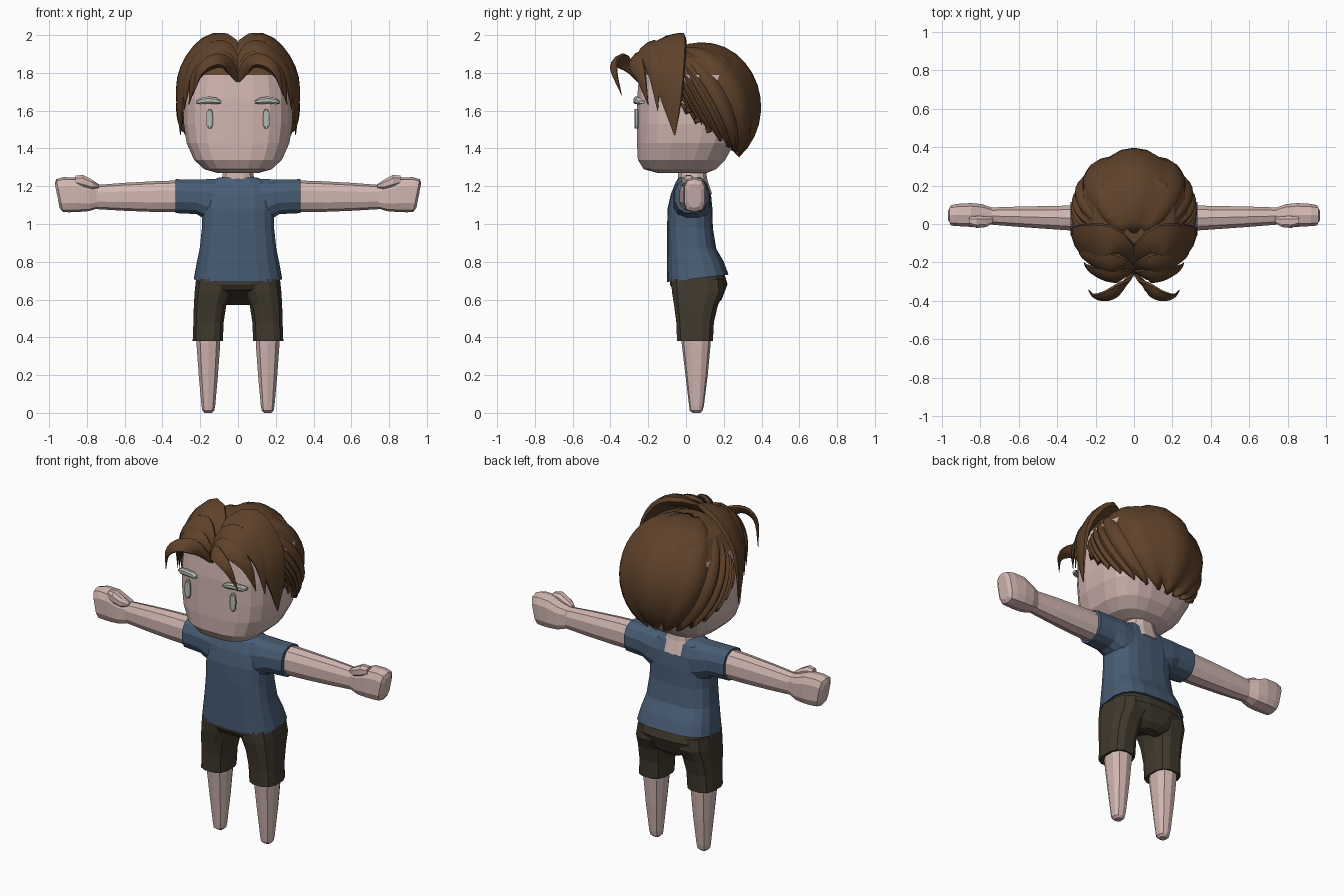
import bpy, bmesh, math
from mathutils import Vector

if "Cube" in bpy.data.objects:
    bpy.data.objects.remove(bpy.data.objects["Cube"])


def material(name, rgb):
    m = bpy.data.materials.new(name)
    m.diffuse_color = (*rgb, 1)
    m.use_nodes = True
    m.node_tree.nodes["Principled BSDF"].inputs["Base Color"].default_value = m.diffuse_color
    return m


SKIN = material("skin", (0.64, 0.47, 0.44))
HAIR = material("brown hair", (0.115, 0.055, 0.024))
SHIRT = material("blue shirt", (0.065, 0.108, 0.175))
SHORTS = material("dark shorts", (0.052, 0.041, 0.026))
PALE = material("pale grey", (0.47, 0.50, 0.45))


def grid_mesh(name, rows, mat, closed=True, caps=True, smooth=False):
    """Skin a list of equal-length point rows into one object."""
    bm = bmesh.new()
    vs = [[bm.verts.new(p) for p in row] for row in rows]
    n = len(rows[0])
    for a, b in zip(vs, vs[1:]):
        for i in range(n if closed else n - 1):
            j = (i + 1) % n
            bm.faces.new((a[i], a[j], b[j], b[i]))
    if caps:
        bm.faces.new(vs[0])
        bm.faces.new(vs[-1])
    bmesh.ops.recalc_face_normals(bm, faces=bm.faces)
    me = bpy.data.meshes.new(name)
    bm.to_mesh(me)
    bm.free()
    me.materials.append(mat)
    ob = bpy.data.objects.new(name, me)
    bpy.context.collection.objects.link(ob)
    if smooth:
        bpy.context.view_layer.objects.active = ob
        ob.select_set(True)
        bpy.ops.object.shade_smooth_by_angle(angle=math.radians(35))
        ob.select_set(False)
    return ob


def ring(n, ra, rb, power):
    for i in range(n):
        t = 2 * math.pi * (i + 0.5) / n
        c, s = math.cos(t), math.sin(t)
        yield (ra * math.copysign(abs(c) ** (2 / power), c),
               rb * math.copysign(abs(s) ** (2 / power), s))


def upright(name, rings, mat, n=16, power=2.5):
    """Rings of (z, centre x, half width, front y, back y, slope of z along y)."""
    rows = [[(cx + a, (f + k) / 2 + b, z + slope * ((f + k) / 2 + b))
             for a, b in ring(n, rx, (k - f) / 2, power)]
            for z, cx, rx, f, k, slope in rings]
    return grid_mesh(name, rows, mat)


def sideways(name, side, rings, mat, n=10, power=2.4):
    """Rings of (x, centre y, half depth, bottom z, top z, slope of x along z)."""
    rows = [[(side * (x + slope * b), cy + a, (lo + hi) / 2 + b)
             for a, b in ring(n, ry, (hi - lo) / 2, power)]
            for x, cy, ry, lo, hi, slope in rings]
    return grid_mesh(name, rows, mat)


# Head with the scalp coloured as hair
head = upright("head", [
    (1.27, 0, .11, -.15, .11, 0), (1.29, 0, .18, -.225, .16, 0), (1.34, 0, .235, -.257, .21, 0),
    (1.43, 0, .275, -.262, .26, 0), (1.53, 0, .29, -.262, .29, 0), (1.66, 0, .29, -.262, .31, 0),
    (1.79, 0, .275, -.25, .30, 0), (1.88, 0, .21, -.2, .25, 0), (1.93, 0, .09, -.1, .15, 0)],
    SKIN, 20, 2.9)
head.data.materials.append(HAIR)
for p in head.data.polygons:
    p.material_index = int(p.center.z > 1.8)

# Neck
upright("neck", [(1.16, 0, .11, -.06, .14, 0), (1.235, 0, .09, -.045, .115, 0),
                 (1.33, 0, .07, -.04, .10, 0)], SKIN, 12)

# Shirt body, hem rising towards the back
upright("shirt", [
    (.71, 0, .225, -.09, .21, .12), (.705, 0, .235, -.10, .225, .12), (.78, 0, .222, -.10, .20, .1),
    (.87, 0, .205, -.10, .16, 0), (.98, 0, .193, -.10, .142, 0), (1.08, 0, .193, -.098, .14, 0),
    (1.16, 0, .195, -.08, .132, 0), (1.22, 0, .16, -.055, .11, 0), (1.245, 0, .105, -.04, .09, 0)],
    SHIRT, 18, 2.8)

# Shorts seat
upright("shorts_seat", [
    (.74, 0, .215, -.085, .205, 0), (.68, 0, .228, -.088, .222, 0), (.65, 0, .215, -.07, .21, 0),
    (.60, 0, .13, .06, .19, 0), (.57, 0, .06, .10, .16, 0)], SHORTS, 16, 2.8)

for side, tag in ((1, "left"), (-1, "right")):
    # Shorts legs and bare legs
    upright(tag + "_shorts_leg", [
        (.71, side * .115, .11, -.082, .20, 0), (.64, side * .132, .10, -.078, .205, 0),
        (.57, side * .148, .088, -.066, .172, 0), (.48, side * .156, .082, -.054, .15, 0),
        (.38, side * .16, .082, -.05, .145, 0), (.385, side * .16, .07, -.035, .13, 0)],
        SHORTS, 12, 2.8)
    upright(tag + "_leg", [
        (.45, side * .158, .068, -.03, .135, 0), (.36, side * .157, .065, -.022, .13, 0),
        (.2, side * .157, .053, -.003, .115, 0), (.04, side * .157, .038, .016, .095, 0),
        (.012, side * .157, .033, .02, .088, 0), (0, side * .157, .02, .035, .075, 0)],
        SKIN, 10)

    # Sleeves, arms, fists and thumbs
    sideways(tag + "_sleeve", side, [
        (.08, .03, .10, .98, 1.243, 0), (.17, .03, .10, 1.02, 1.24, 0), (.22, .028, .095, 1.05, 1.237, 0),
        (.33, .028, .09, 1.055, 1.24, 0), (.33, .028, .075, 1.07, 1.225, 0)], SHIRT, 12)
    sideways(tag + "_arm", side, [
        (.28, .03, .07, 1.062, 1.232, 0), (.45, .034, .062, 1.064, 1.226, 0),
        (.6, .038, .055, 1.07, 1.218, 0), (.77, .042, .045, 1.08, 1.205, 0)], SKIN)
    sideways(tag + "_hand", side, [
        (.74, .042, .044, 1.083, 1.205, 0), (.79, .045, .06, 1.068, 1.22, 0),
        (.85, .047, .064, 1.063, 1.245, 0), (.91, .047, .06, 1.062, 1.248, .15),
        (.945, .045, .055, 1.064, 1.238, .2), (.957, .045, .035, 1.085, 1.215, .2)], SKIN, 10, 3.2)
    sideways(tag + "_thumb", side, [
        (.735, .02, .015, 1.19, 1.21, 0), (.77, .012, .03, 1.18, 1.235, 0),
        (.82, .01, .033, 1.19, 1.262, 0), (.86, .015, .022, 1.205, 1.258, 0)], SKIN, 8)

    # Eyes and brows
    upright(tag + "_eye", [
        (z, side * .15, r, -.272, -.25, 0) for z, r in
        ((1.505, .008), (1.52, .017), (1.56, .02), (1.595, .016), (1.61, .007))], PALE, 8)
    sideways(tag + "_brow", side, [
        (x, y, .016, z - r, z + r, 0) for x, y, z, r in
        ((.09, -.262, 1.645, .008), (.115, -.264, 1.652, .018), (.16, -.262, 1.656, .02),
         (.2, -.25, 1.65, .018), (.222, -.235, 1.645, .008))], PALE, 8)


def slerp(a, b, t):
    w = a.angle(b)
    return (a * math.sin((1 - t) * w) + b * math.sin(t * w)) / math.sin(w)


# Back hair: scalloped locks sweeping from the crown to the nape
LOCKS, PER, STEPS = 15, 4, 14
columns = []
for i in range(LOCKS * PER + 1):
    u = 2 * i / (LOCKS * PER) - 1
    t = (i % PER) / PER
    bulge = 4 * t * (1 - t)
    a, b = math.radians(78) * u, math.radians(90) * u
    start = Vector((math.sin(a), -.4, math.cos(a))).normalized()
    end = Vector((math.sin(b), .66 * math.cos(b) - .25 * math.sin(b) ** 2,
                  -.75 * math.cos(b) + .05)).normalized()
    col = []
    for k in range(STEPS + 1):
        v = k / STEPS
        d = slerp(start, end, v * (.94 + .08 * bulge))
        r = .965 + .06 * bulge * min(1, .4 + 2 * v)
        col.append((.32 * r * d.x, .07 + .32 * r * d.y, 1.62 + .34 * r * d.z))
    columns.append(col)
back = grid_mesh("back_hair", columns, HAIR, closed=False, caps=False, smooth=True)
if sum(p.normal.dot(p.center - Vector((0, .07, 1.62))) for p in back.data.polygons) < 0:
    back.data.flip_normals()
solid = back.modifiers.new("thickness", 'SOLIDIFY')
solid.thickness, solid.offset = .035, -1


def curve_point(pts, t):
    """Catmull-Rom point on a list of equal-length vectors, t from 0 to 1."""
    x = t * (len(pts) - 1)
    i = min(int(x), len(pts) - 2)
    f = x - i
    p1, p2 = pts[i], pts[i + 1]
    p0 = pts[i - 1] if i else p1 * 2 - p2
    p3 = pts[i + 2] if i + 2 < len(pts) else p2 * 2 - p1
    return (p1 * 2 + (p2 - p0) * f + (p0 * 2 - p1 * 5 + p2 * 4 - p3) * f * f
            + (p1 * 3 - p0 - p2 * 3 + p3) * f ** 3) / 2


def hair_lock(name, side, path, width, thick, steps=14):
    """Curved lock, narrow at the parting and pointed at the tip."""
    pts = [Vector((side * x, y, z)) for x, y, z in path]
    rows = []
    for k in range(steps + 1):
        t = k / steps
        c = curve_point(pts, t)
        tangent = (curve_point(pts, min(1, t + .02)) - curve_point(pts, max(0, t - .02))).normalized()
        across = tangent.cross(c - Vector((0, .03, 1.62))).normalized()
        out = across.cross(tangent).normalized()
        size = max(.03, min(1, .3 + 2.4 * t) * (1 - t ** 2.6))
        rows.append([c + across * (a * size) + out * (b * size)
                     for a, b in ring(8, width / 2, thick / 2, 2)])
    grid_mesh(name, rows, HAIR, smooth=True)


# Front hair: mirrored curtains from the centre parting
for side, tag in ((1, "left"), (-1, "right")):
    hair_lock(tag + "_crown_lock", side, [
        (.0, -.2, 1.86), (.09, -.12, 1.955), (.19, -.1, 1.925), (.28, -.09, 1.79),
        (.305, -.075, 1.64), (.305, -.06, 1.47)], .25, .075)
    hair_lock(tag + "_middle_lock", side, [
        (0, -.235, 1.84), (.08, -.21, 1.925), (.18, -.19, 1.9), (.26, -.165, 1.79),
        (.285, -.15, 1.6)], .14, .055)
    hair_lock(tag + "_front_lock", side, [
        (0, -.245, 1.79), (.07, -.265, 1.87), (.16, -.26, 1.85), (.23, -.235, 1.77),
        (.26, -.2, 1.63)], .12, .05)
    hair_lock(tag + "_fringe", side, [
        (0, -.25, 1.76), (.06, -.32, 1.85), (.13, -.37, 1.865), (.2, -.38, 1.81),
        (.24, -.34, 1.68)], .095, .04)
